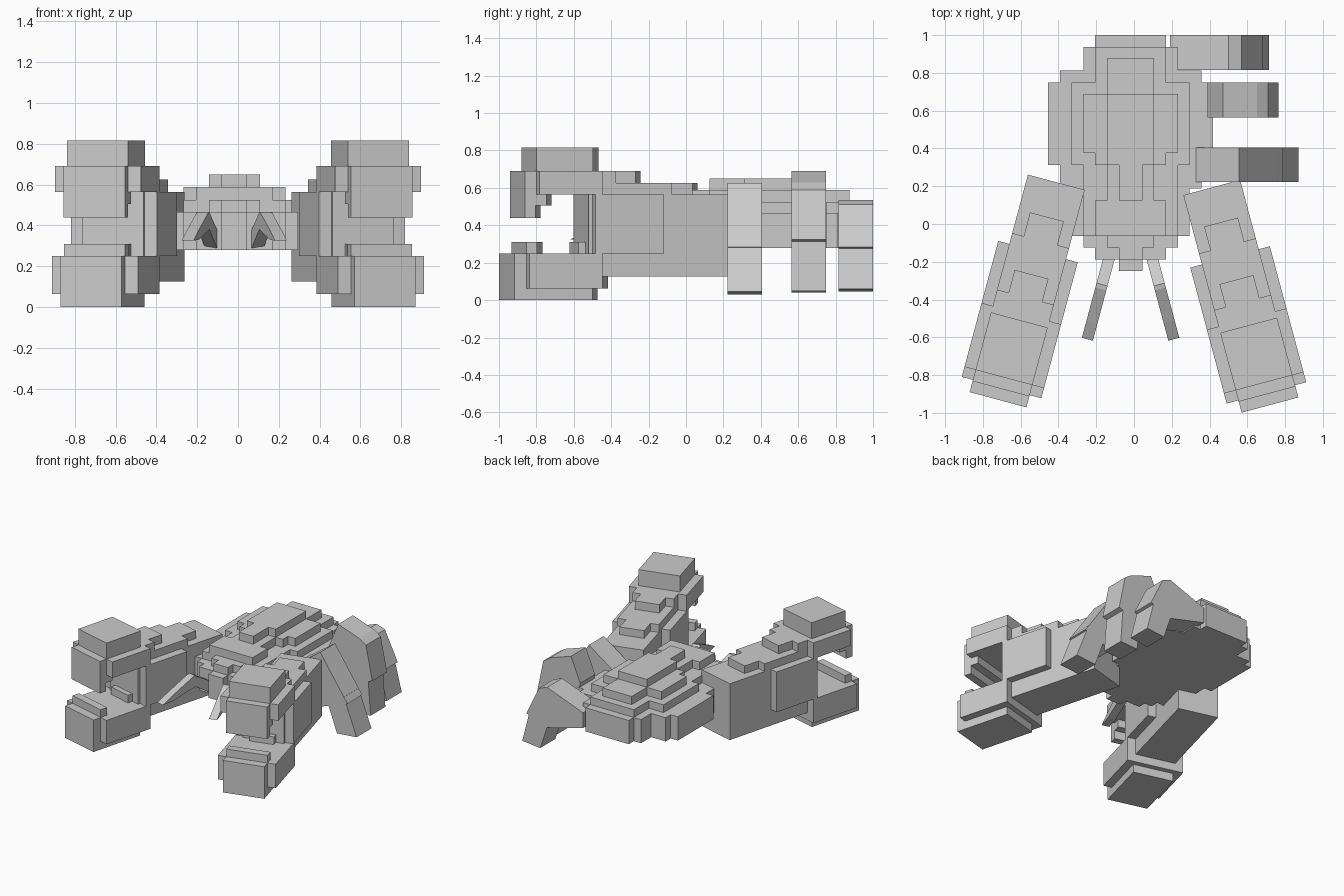
import bpy, bmesh, math
from mathutils import Matrix, Vector

if "Cube" in bpy.data.objects:
    bpy.data.objects.remove(bpy.data.objects["Cube"])

grey = bpy.data.materials.new("shell_grey")
grey.diffuse_color = (0.6, 0.6, 0.6, 1)
grey.use_nodes = True
grey.node_tree.nodes["Principled BSDF"].inputs["Base Color"].default_value = grey.diffuse_color


def finish(name, bm):
    bmesh.ops.recalc_face_normals(bm, faces=bm.faces)
    me = bpy.data.meshes.new(name)
    bm.to_mesh(me)
    bm.free()
    me.materials.append(grey)
    ob = bpy.data.objects.new(name, me)
    bpy.context.collection.objects.link(ob)
    return ob


def prism(bm, pts, offset):
    """Extrude a closed 3D polygon along an offset."""
    face = bm.faces.new([bm.verts.new(p) for p in pts])
    ext = bmesh.ops.extrude_face_region(bm, geom=[face])
    verts = [v for v in ext["geom"] if isinstance(v, bmesh.types.BMVert)]
    bmesh.ops.translate(bm, verts=verts, vec=offset)


def box(bm, x0, x1, y0, y1, z0, z1):
    prism(bm, [(x0, y0, z0), (x1, y0, z0), (x1, y1, z0), (x0, y1, z0)],
          (0, 0, z1 - z0))


# Shell layers: stepped outlines given as (half width, y start) up to y end
CX = -0.018


def shell_layer(name, steps, y_end, z0, z1):
    ends = [s[1] for s in steps[1:]] + [y_end]
    right = []
    for (hw, y0), y1 in zip(steps, ends):
        right += [(hw, y0), (hw, y1)]
    outline = right + [(-x, y) for x, y in reversed(right)]
    clean = []
    for p in outline:
        if not clean or p != clean[-1]:
            clean.append(p)
    bm = bmesh.new()
    prism(bm, [(CX + x, y, z0) for x, y in clean], (0, 0, z1 - z0))
    finish(name, bm)


shell_layer("shell_base",
            [(.0625, -.25), (.1875, -.1875), (.25, -.125), (.3125, -.0625),
             (.375, .1875), (.4375, .3125), (.375, .75), (.25, .8125),
             (.1875, .9375)], 1.0, .28, .465)
shell_layer("shell_lower_step",
            [(.0625, -.1875), (.125, -.125), (.25, -.0625), (.3125, .3125),
             (.1875, .75)], .9375, .465, .525)
shell_layer("shell_upper_step",
            [(.1875, -.0625), (.125, .125), (.1875, .3125), (.25, .375),
             (.125, .6875)], .875, .525, .588)
shell_layer("shell_ridge", [(.0625, .125), (.125, .3125)], .6875, .588, .65)


# Claws: boxes in (across, forward, up), turned 15 degrees outward
IN, OUT = .292, .603        # core width
WIN, WOUT = .228, .664      # side plate width
RIN, ROUT = .355, .54       # ridge width
CLAW = {
    "arm": [(IN, OUT, -.08, .70, .125, .565),
            (RIN, ROUT, .11, .24, .565, .625),
            (IN, OUT, .24, .70, .565, .625)],
    "palm_plate": [(WIN, WOUT, .30, .68, .25, .565)],
    "upper_finger": [(RIN, ROUT, .425, .55, .625, .69),
                     (IN, OUT, .55, 1.052, .565, .69),
                     (WIN, WOUT, .64, .99, .565, .69),
                     (IN, OUT, .675, .99, .69, .815),
                     (IN, OUT, .995, 1.052, .44, .565),
                     (IN, OUT, .935, .995, .505, .565)],
    "lower_finger": [(IN, OUT, .68, 1.112, 0, .25),
                     (WIN, WOUT, .64, 1.045, .063, .25),
                     (IN, OUT, .985, 1.045, .25, .31),
                     (RIN, ROUT, .69, .74, .25, .31)],
}
s, c = math.sin(math.radians(15)), math.cos(math.radians(15))
for side, label, dy in ((1, "right", 0), (-1, "left", .028)):
    frame = Matrix(((side * c, side * s, 0, 0), (s, -c, 0, dy),
                    (0, 0, 1, 0), (0, 0, 0, 1)))
    for part, boxes in CLAW.items():
        bm = bmesh.new()
        for b in boxes:
            box(bm, *b)
        bmesh.ops.transform(bm, matrix=frame, verts=bm.verts)
        finish(f"{label}_claw_{part}", bm)

# Legs: side profiles (x, z) extruded along y, on one side only
LEGS = {
    "front": (.222, .405,
              [(.32, .46), (.555, .625), (.79, .285), (.555, .20)],
              [(.60, .30), (.76, .33), (.87, .045), (.70, .03)]),
    "middle": (.565, .748,
               [(.39, .50), (.47, .69), (.65, .63), (.71, .59),
                (.765, .325), (.59, .26), (.42, .36)],
               [(.56, .32), (.73, .32), (.75, .05), (.60, .04)]),
    "back": (.815, 1.0,
             [(.19, .42), (.50, .535), (.57, .51), (.68, .285),
              (.50, .22), (.19, .30)],
             [(.48, .28), (.65, .31), (.715, .06), (.56, .045)]),
}
for label, (y0, y1, upper, lower) in LEGS.items():
    for part, prof in (("upper", upper), ("lower", lower)):
        bm = bmesh.new()
        prism(bm, [(x, y0, z) for x, z in prof], (0, y1 - y0, 0))
        finish(f"{label}_leg_{part}", bm)

# Feelers: bent bars with a steep tip, in (forward, up), turned 15 degrees
FEELER = [(-.02, .28), (.14, .38), (.34, .33), (.44, .325),
          (.345, .375), (.165, .46), (.14, .465), (-.02, .37)]
for side, label in ((1, "right"), (-1, "left")):
    bm = bmesh.new()
    prism(bm, [(-.03, f, z) for f, z in FEELER], (.06, 0, 0))
    root = Vector((CX + side * .115, -.185, 0))
    frame = Matrix(((side * c, side * s, 0, root.x), (s, -c, 0, root.y),
                    (0, 0, 1, 0), (0, 0, 0, 1)))
    bmesh.ops.transform(bm, matrix=frame, verts=bm.verts)
    finish(f"{label}_feeler", bm)
